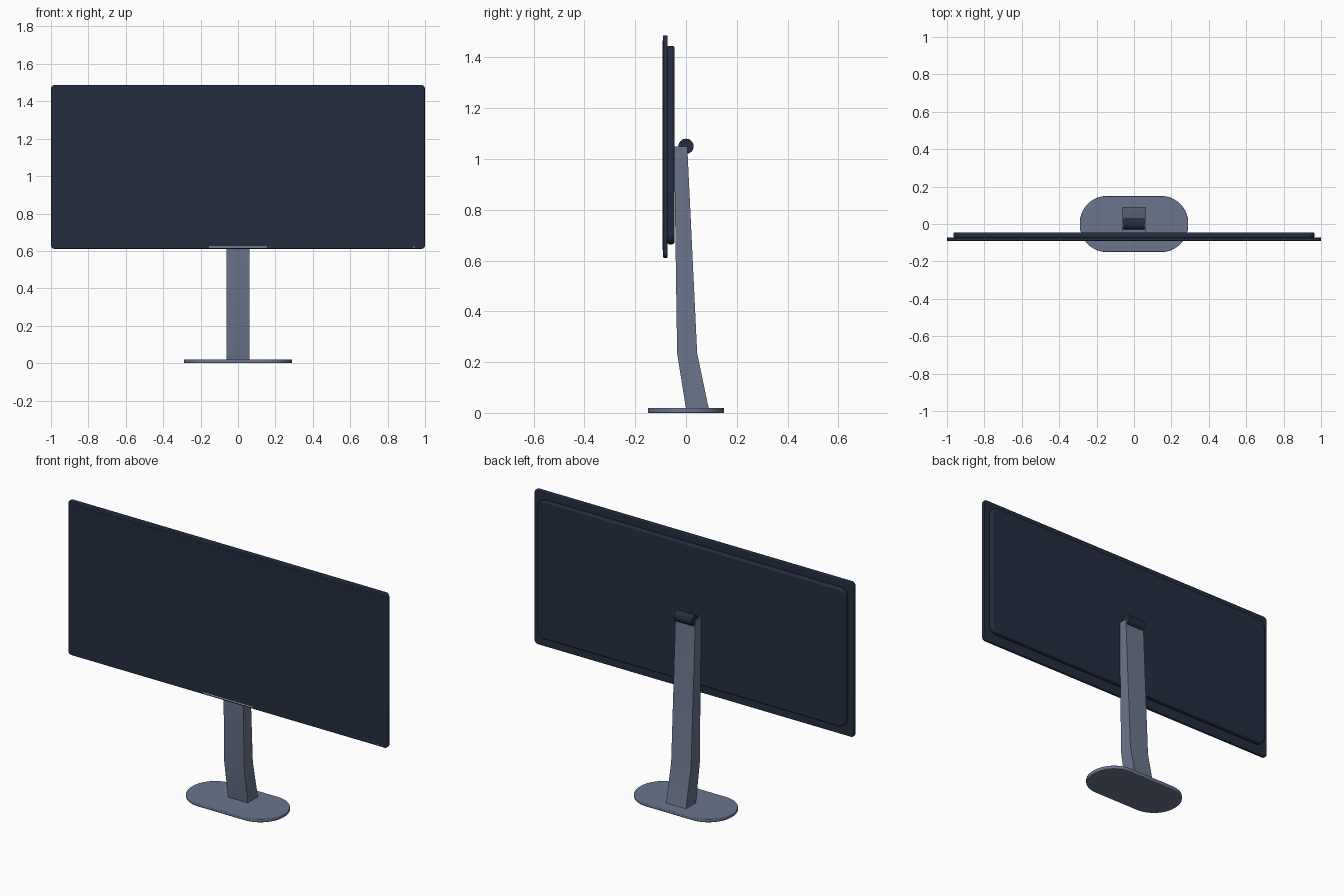
import bpy, bmesh
from math import pi, cos, sin, radians
from mathutils import Matrix

cube = bpy.data.objects.get("Cube")
if cube:
    bpy.data.objects.remove(cube, do_unlink=True)


def material(name, rgb):
    m = bpy.data.materials.new(name)
    m.use_nodes = True
    m.diffuse_color = (*rgb, 1)
    m.node_tree.nodes["Principled BSDF"].inputs["Base Color"].default_value = (*rgb, 1)
    return m


navy = material("dark navy plastic", (0.017, 0.026, 0.053))
glass = material("screen glass", (0.017, 0.026, 0.050))
steel = material("blue grey metal", (0.145, 0.18, 0.27))
pale = material("pale marking", (0.5, 0.53, 0.6))


def finish(name, bm, mat, bevel=0.0, segments=3):
    bmesh.ops.recalc_face_normals(bm, faces=bm.faces)
    mesh = bpy.data.meshes.new(name)
    bm.to_mesh(mesh)
    bm.free()
    mesh.materials.append(mat)
    ob = bpy.data.objects.new(name, mesh)
    bpy.context.collection.objects.link(ob)
    if bevel:
        mod = ob.modifiers.new("soft edges", "BEVEL")
        mod.width, mod.segments = bevel, segments
        mod.limit_method, mod.angle_limit = "ANGLE", radians(40)
    bpy.ops.object.select_all(action="DESELECT")
    ob.select_set(True)
    bpy.context.view_layer.objects.active = ob
    bpy.ops.object.shade_smooth_by_angle(angle=radians(35))
    return ob


def extrude(points, offset):
    """Solid from a closed outline pushed along an offset."""
    bm = bmesh.new()
    face = bm.faces.new([bm.verts.new(p) for p in points])
    new = bmesh.ops.extrude_face_region(bm, geom=[face])["geom"]
    bmesh.ops.translate(bm, vec=offset, verts=[v for v in new if isinstance(v, bmesh.types.BMVert)])
    return bm


def rounded(width, height, radius, steps=10):
    """Outline of a rounded rectangle centred on the origin."""
    corners = [(1, 1), (-1, 1), (-1, -1), (1, -1)]
    return [(sx * (width / 2 - radius) + radius * cos((k + i / steps) * pi / 2),
             sy * (height / 2 - radius) + radius * sin((k + i / steps) * pi / 2))
            for k, (sx, sy) in enumerate(corners) for i in range(steps + 1)]


def upright_plate(name, size, radius, z, y_front, y_back, mat, bevel=0.0, x=0.0):
    pts = [(x + u, y_front, z + v) for u, v in rounded(*size, radius)]
    return finish(name, extrude(pts, (0, y_back - y_front, 0)), mat, bevel)


# Display: front frame, glass and rear housing
upright_plate("display_frame", (2.0, 0.876), 0.02, 1.049, -0.091, -0.072, navy, 0.004)
upright_plate("screen", (1.95, 0.826), 0.01, 1.054, -0.092, -0.0905, glass)
upright_plate("rear_housing", (1.93, 0.782), 0.045, 1.055, -0.075, -0.045, navy, 0.009)

# Pale details on the lower bezel
upright_plate("bezel_strip", (0.31, 0.005), 0.001, 0.621, -0.0915, -0.090, pale)
upright_plate("power_light", (0.008, 0.005), 0.001, 0.621, -0.0915, -0.090, pale, x=0.94)

# Bent stand neck from its side profile
side = [(0.0, 0.015), (0.09, 0.015), (0.044, 0.235), (0.005, 1.05), (-0.047, 1.05), (-0.035, 0.235)]
finish("stand_neck", extrude([(-0.062, y, z) for y, z in side], (0.124, 0, 0)), steel)

# Hinge barrel at the top of the neck
bm = bmesh.new()
bmesh.ops.create_cone(bm, cap_ends=True, segments=32, radius1=0.03, radius2=0.03, depth=0.112,
                      matrix=Matrix.Translation((0, 0, 1.05)) @ Matrix.Rotation(pi / 2, 4, "Y"))
finish("hinge_barrel", bm, navy)

# Rounded foot
foot = [(x, y, 0) for x, y in rounded(0.58, 0.3, 0.145, 16)]
finish("foot", extrude(foot, (0, 0, 0.02)), steel, 0.004)
